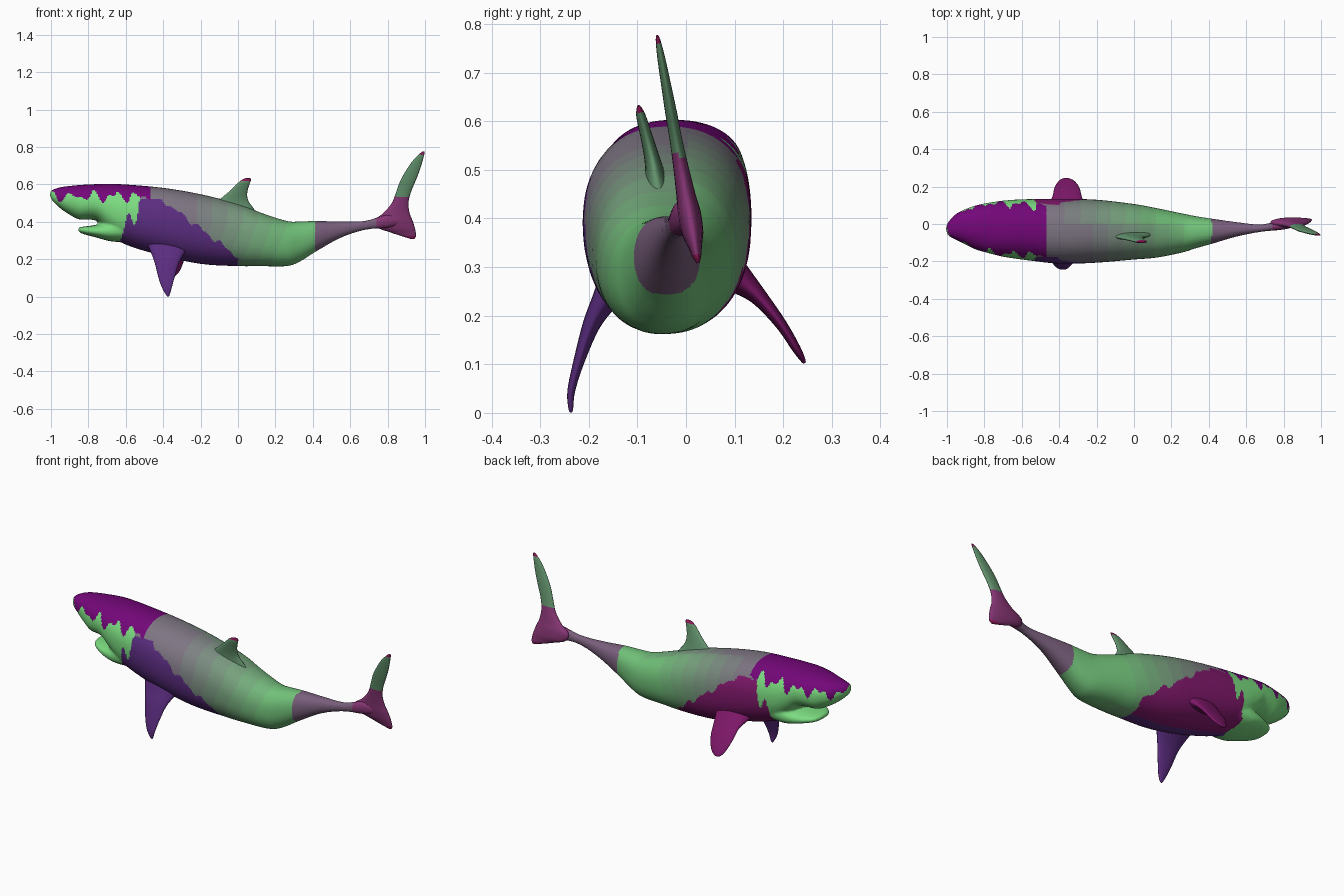
import bpy, bmesh
from math import sin, cos, pi, copysign
from mathutils import Vector

if "Cube" in bpy.data.objects:
    bpy.data.objects.remove(bpy.data.objects["Cube"])

# Colours as seen on screen (sRGB)
COLOURS = {
    "head_purple": (0.45, 0.06, 0.47), "chin_green": (0.48, 0.86, 0.50),
    "flank_purple": (0.36, 0.19, 0.50), "flank_magenta": (0.50, 0.12, 0.42),
    "stalk_mauve": (0.47, 0.37, 0.48), "tail_magenta": (0.52, 0.22, 0.45),
    "fin_green": (0.38, 0.56, 0.42), "tip_magenta": (0.55, 0.12, 0.35),
}
BACK_STEPS = 8
for i in range(BACK_STEPS):  # back fades from grey to green
    t = i / (BACK_STEPS - 1)
    COLOURS[f"back_{i}"] = (0.49 - 0.05 * t, 0.46 + 0.29 * t, 0.51 - 0.04 * t)


def material(name):
    mat = bpy.data.materials.get(name)
    if not mat:
        mat = bpy.data.materials.new(name)
        mat.diffuse_color = [c ** 2.2 for c in COLOURS[name]] + [1]
        mat.use_nodes = True
        mat.node_tree.nodes["Principled BSDF"].inputs["Base Color"].default_value = mat.diffuse_color
    return mat


def spline(rows, steps):
    """Smoothly interpolate between rows of numbers."""
    out = []
    for i in range(len(rows) - 1):
        a, b = rows[max(i - 1, 0)], rows[i]
        c, d = rows[i + 1], rows[min(i + 2, len(rows) - 1)]
        for s in range(steps):
            t = s / steps
            out.append([q + 0.5 * t * (r - p + t * (2 * p - 5 * q + 4 * r - w
                        + t * (3 * (q - r) + w - p)))
                        for p, q, r, w in zip(a, b, c, d)])
    return out + [list(rows[-1])]


def loft(bm, rings):
    """Skin a list of equal point rings and cap both ends."""
    loops = [[bm.verts.new(p) for p in ring] for ring in rings]
    n = len(loops[0])
    for a, b in zip(loops, loops[1:]):
        for i in range(n):
            j = (i + 1) % n
            bm.faces.new((a[i], a[j], b[j], b[i]))
    bm.faces.new(loops[0])
    bm.faces.new(loops[-1])


def finish(name, bm):
    bmesh.ops.recalc_face_normals(bm, faces=bm.faces)
    mesh = bpy.data.meshes.new(name)
    bm.to_mesh(mesh)
    bm.free()
    obj = bpy.data.objects.new(name, mesh)
    bpy.context.collection.objects.link(obj)
    return obj


def paint(obj, pick):
    """Smooth-shade and give each face the colour pick(centre) names."""
    slots = {}
    for poly in obj.data.polygons:
        poly.use_smooth = True
        name = pick(poly.center)
        if name not in slots:
            slots[name] = len(slots)
            obj.data.materials.append(material(name))
        poly.material_index = slots[name]


def body_rings(rows, power):
    """Rounded sections from rows of x, z bottom, z top, y min, y max."""
    rings = []
    for x, zb, zt, y0, y1 in spline(rows, 4):
        ring = []
        for k in range(40):
            c, s = cos(2 * pi * k / 40), sin(2 * pi * k / 40)
            c, s = (copysign(abs(v) ** (2 / power), v) for v in (c, s))
            ring.append((x, (y0 + y1) / 2 + (y1 - y0) / 2 * c,
                         (zb + zt) / 2 + (zt - zb) / 2 * s))
        rings.append(ring)
    return rings


def fin(name, rows, pick):
    """Lens-section fin from rows of lead x, trail x, y, z, half thickness."""
    fine = spline(rows, 5)
    rings = []
    for i, (x0, x1, y, z, th) in enumerate(fine):
        p, q = fine[max(i - 1, 0)], fine[min(i + 1, len(fine) - 1)]
        side = Vector((0, q[3] - p[3], p[2] - q[2])).normalized()
        mid = Vector(((x0 + x1) / 2, y, z))
        rings.append([mid + Vector(((x0 - x1) / 2 * cos(a), 0, 0))
                      + side * th * sin(a)
                      for a in (2 * pi * k / 20 for k in range(20))])
    bm = bmesh.new()
    loft(bm, rings)
    paint(finish(name, bm), pick)


# Body with snout and open lower jaw, fused into one skin
BODY = [
    (-1.005, .535, .560, -.035, -.015), (-.99, .51, .572, -.065, .015),
    (-.95, .472, .585, -.085, .055), (-.90, .438, .592, -.11, .08),
    (-.85, .413, .597, -.135, .098), (-.80, .413, .600, -.15, .11),
    (-.75, .402, .602, -.163, .118), (-.70, .35, .603, -.175, .125),
    (-.60, .278, .600, -.19, .132), (-.40, .218, .582, -.212, .135),
    (-.20, .175, .548, -.207, .13), (0, .163, .497, -.19, .107),
    (.12, .163, .450, -.18, .085), (.26, .163, .405, -.152, .056),
    (.33, .187, .402, -.13, .042), (.42, .243, .405, -.105, .028),
    (.55, .315, .402, -.067, .01), (.68, .357, .406, -.042, -.002),
    (.80, .367, .44, -.03, .022), (.87, .385, .43, -.012, .018)]
JAW = [(-.855, .352, .368, -.055, .01), (-.83, .336, .374, -.095, .055),
       (-.76, .317, .384, -.14, .095), (-.68, .296, .41, -.163, .112),
       (-.58, .29, .45, -.165, .11)]
bm = bmesh.new()
loft(bm, body_rings(BODY, 2.25))
loft(bm, body_rings(JAW, 2.4))
body = finish("shark_body", bm)
remesh = body.modifiers.new("fuse", 'REMESH')
remesh.mode = 'VOXEL'
remesh.voxel_size = 0.008
smooth = body.modifiers.new("soften", 'SMOOTH')
smooth.iterations = 5
graph = bpy.context.evaluated_depsgraph_get()
skin = bpy.data.meshes.new_from_object(body.evaluated_get(graph))
body.modifiers.clear()
body.data = skin


def body_colour(p):
    x, y, z = p
    ragged = 0.02 * sin(55 * x) + 0.015 * sin(97 * x + 40 * y)
    if x < -0.47 and z > 0.535 + ragged:
        return "head_purple"
    if x < -0.6 + 0.45 * (z - 0.35) + ragged:
        return "chin_green"
    if z < 0.49 - 0.75 * (x + 0.37) + ragged * 0.5 and x < 0 and z < 0.52:
        return "flank_purple" if y < -0.03 else "flank_magenta"
    if x > 0.42 + 0.3 * ragged:
        return "stalk_mauve" if x < 0.74 else "tail_magenta"
    t = (x + 0.3 + (0.15 if y > 0 else 0)) / 0.65 + 0.6 * max(0, 0.4 - z)
    return f"back_{int(max(0, min(0.999, t)) * BACK_STEPS)}"


paint(body, body_colour)

# Pectoral fins
fin("left_pectoral_fin", [
    (-.49, -.25, -.13, .29, .045), (-.465, -.285, -.165, .235, .028),
    (-.445, -.315, -.195, .18, .018), (-.425, -.34, -.222, .10, .011),
    (-.405, -.355, -.236, .045, .008), (-.385, -.365, -.237, .01, .005),
    (-.378, -.37, -.236, .001, .002)], lambda p: "flank_purple")
fin("right_pectoral_fin", [
    (-.48, -.24, .075, .30, .045), (-.455, -.265, .112, .272, .03),
    (-.435, -.28, .15, .238, .018), (-.425, -.292, .195, .183, .012),
    (-.405, -.315, .227, .132, .009), (-.385, -.34, .241, .108, .005),
    (-.37, -.355, .244, .102, .002)], lambda p: "flank_magenta")

# Dorsal fin
fin("dorsal_fin", [
    (-.22, .13, -.045, .40, .04), (-.165, .085, -.06, .47, .025),
    (-.105, .054, -.068, .515, .017), (-.05, .05, -.079, .56, .013),
    (0, .064, -.092, .608, .01), (.022, .07, -.096, .625, .006),
    (.04, .066, -.098, .633, .002)],
    lambda p: "tip_magenta" if p.z > .618 else "fin_green")

# Tail fin: both lobes in one leaning blade
TAIL = [(.925, .942, .308, .003), (.88, .951, .322, .009),
        (.81, .95, .345, .015), (.745, .945, .37, .022),
        (.73, .932, .41, .024), (.775, .918, .445, .02),
        (.822, .911, .50, .016), (.846, .925, .56, .013),
        (.868, .95, .62, .012), (.902, .973, .68, .01),
        (.937, .988, .73, .008), (.972, .997, .765, .005),
        (.988, .997, .777, .002)]


def tail_colour(p):
    if p.z > 0.76 or p.z < 0.325:
        return "tip_magenta"
    return "fin_green" if p.z > 0.53 else "tail_magenta"


fin("tail_fin", [(a, b, .025 - .18 * (z - .308), z, t) for a, b, z, t in TAIL],
    tail_colour)
